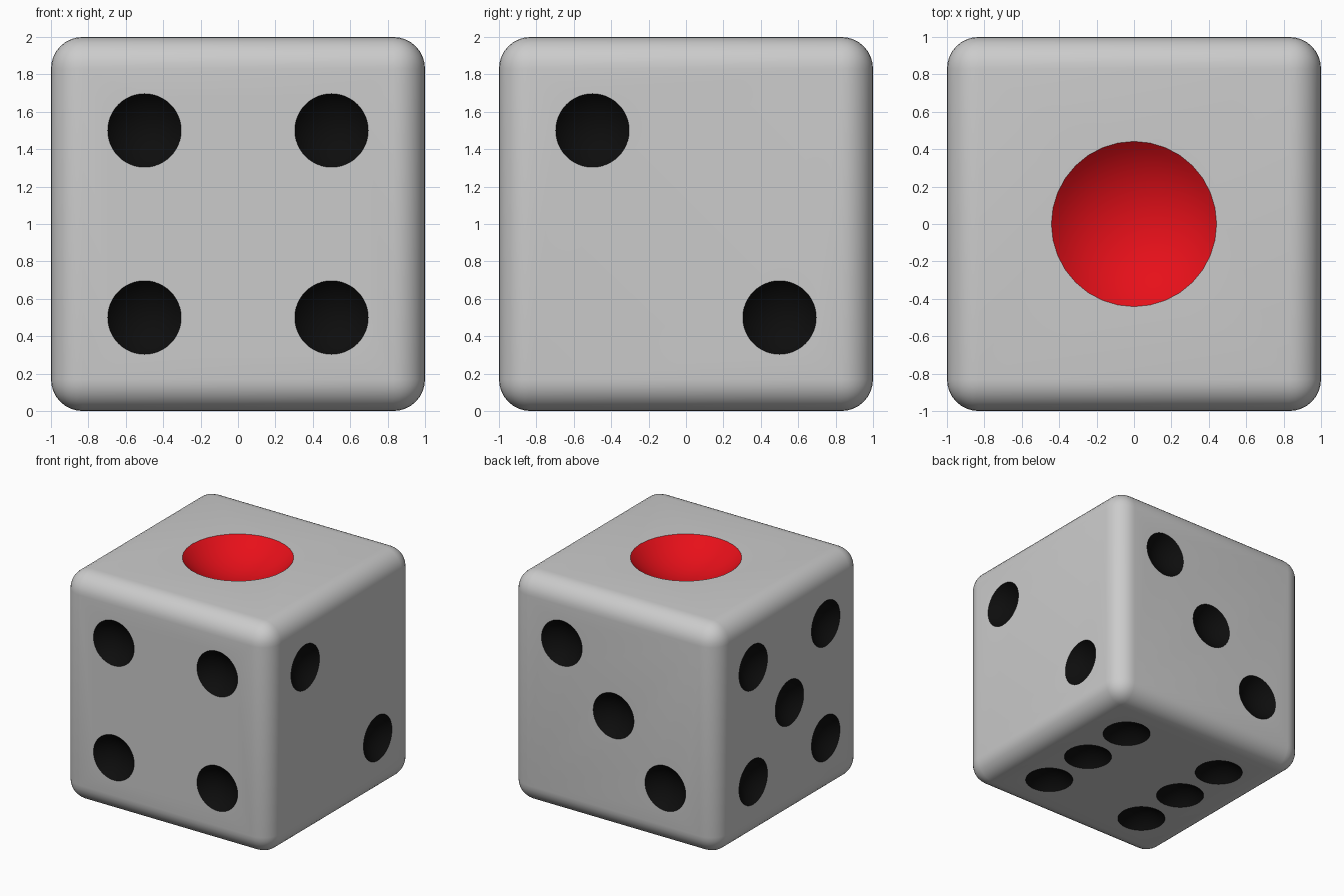
import bpy, bmesh
from mathutils import Matrix, Vector

if "Cube" in bpy.data.objects:
    bpy.data.objects.remove(bpy.data.objects["Cube"])


def material(name, color):
    m = bpy.data.materials.new(name)
    m.diffuse_color = color
    m.use_nodes = True
    m.node_tree.nodes["Principled BSDF"].inputs["Base Color"].default_value = m.diffuse_color
    return m


mats = [material("body_grey", (0.8, 0.8, 0.8, 1)),
        material("pip_black", (0.004, 0.004, 0.004, 1)),
        material("pip_red", (0.8, 0.005, 0.01, 1))]


def add_object(name, bm):
    me = bpy.data.meshes.new(name)
    bm.to_mesh(me)
    bm.free()
    for m in mats:
        me.materials.append(m)
    ob = bpy.data.objects.new(name, me)
    bpy.context.collection.objects.link(ob)
    return ob


# Rounded cube body
bm = bmesh.new()
bmesh.ops.create_cube(bm, size=2, matrix=Matrix.Translation((0, 0, 1)))
bmesh.ops.bevel(bm, geom=bm.edges[:], offset=0.17, segments=8, profile=0.5,
                affect='EDGES')
die = add_object("die", bm)

# Pip layouts per face: outward normal, in-face axes, positions
X, Y, Z = Vector((1, 0, 0)), Vector((0, 1, 0)), Vector((0, 0, 1))
h = 0.5
corners = [(u, v) for u in (-h, h) for v in (-h, h)]
faces = [
    (Z, X, Y, [(0, 0)]),
    (X, Y, Z, [(-h, h), (h, -h)]),
    (Y, X, Z, [(h, h), (0, 0), (-h, -h)]),
    (-Y, X, Z, corners),
    (-X, Y, Z, corners + [(0, 0)]),
    (-Z, X, Y, corners + [(-h, 0), (h, 0)]),
]

# Spherical cutters for the scooped pips
bm = bmesh.new()
for n, u, v, spots in faces:
    rim, depth, mat, seg = (0.442, 0.18, 2, 32) if len(spots) == 1 else (0.197, 0.1, 1, 48)
    radius = (rim * rim + depth * depth) / (2 * depth)
    turn = Z.rotation_difference(n).to_matrix().to_4x4()
    for a, b in spots:
        centre = Z + n * (1 + radius - depth) + u * a + v * b
        old = set(bm.faces)
        bmesh.ops.create_uvsphere(bm, u_segments=seg, v_segments=32, radius=radius,
                                  matrix=Matrix.Translation(centre) @ turn)
        for f in bm.faces:
            if f not in old:
                f.material_index = mat
cutter = add_object("pip_cutter", bm)
cutter.hide_render = True

# Carve the pips, then shade smooth with sharp rims
mod = die.modifiers.new("pips", 'BOOLEAN')
mod.operation = 'DIFFERENCE'
mod.solver = 'EXACT'
mod.object = cutter
bpy.context.view_layer.objects.active = die
die.select_set(True)
bpy.ops.object.modifier_apply(modifier=mod.name)
bpy.data.objects.remove(cutter)
bpy.ops.object.shade_smooth_by_angle(angle=0.52)
